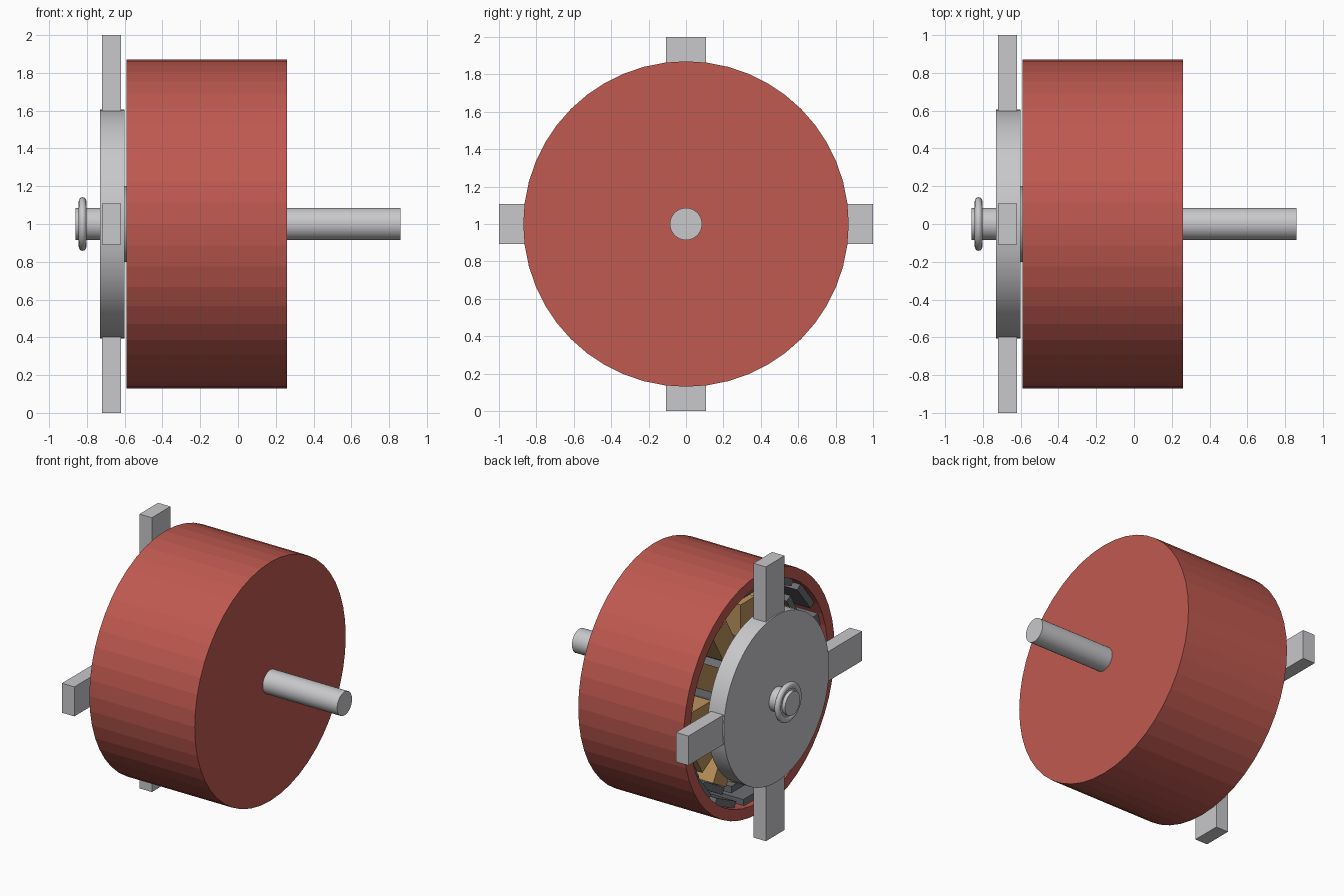
import bpy, bmesh, math
from mathutils import Matrix, Vector

if "Cube" in bpy.data.objects:
    bpy.data.objects.remove(bpy.data.objects["Cube"])

CENTRE = Matrix.Translation((0, 0, 1))


def material(name, rgb):
    m = bpy.data.materials.new(name)
    m.diffuse_color = (*rgb, 1)
    m.use_nodes = True
    m.node_tree.nodes["Principled BSDF"].inputs["Base Color"].default_value = m.diffuse_color
    return m


RED = material("red paint", (0.52, 0.10, 0.08))
STEEL = material("light steel", (0.58, 0.58, 0.60))
IRON = material("dark iron", (0.15, 0.155, 0.17))
COPPER = material("copper", (0.50, 0.29, 0.11))


def finish(name, bm, mat, smooth=None):
    bmesh.ops.recalc_face_normals(bm, faces=bm.faces[:])
    me = bpy.data.meshes.new(name)
    bm.to_mesh(me)
    bm.free()
    me.materials.append(mat)
    ob = bpy.data.objects.new(name, me)
    bpy.context.collection.objects.link(ob)
    if smooth:
        bpy.ops.object.select_all(action='DESELECT')
        ob.select_set(True)
        bpy.context.view_layer.objects.active = ob
        bpy.ops.object.shade_smooth_by_angle(angle=math.radians(smooth))
    return ob


def lathe(name, profile, sides, mat, smooth=None, closed=False):
    """Turn (x, radius) points around the motor axis."""
    bm = bmesh.new()
    vs = [bm.verts.new((x, 0, 1 + r)) for x, r in profile]
    pairs = list(zip(vs, vs[1:])) + ([(vs[-1], vs[0])] if closed else [])
    es = [bm.edges.new(p) for p in pairs]
    bmesh.ops.spin(bm, geom=vs + es, cent=(0, 0, 1), axis=(1, 0, 0),
                   angle=math.tau, steps=sides, use_duplicate=False)
    bmesh.ops.remove_doubles(bm, verts=bm.verts[:], dist=0.0005)
    return finish(name, bm, mat, smooth)


def radial_boxes(name, count, x0, x1, r0, r1, width, mat, start=0):
    """Equal blocks standing outwards around the motor axis."""
    bm = bmesh.new()
    size = Matrix.Diagonal((x1 - x0, width, r1 - r0, 1))
    place = Matrix.Translation(((x0 + x1) / 2, 0, (r0 + r1) / 2))
    for i in range(count):
        turn = Matrix.Rotation(start + math.tau * i / count, 4, 'X')
        bmesh.ops.create_cube(bm, size=1, matrix=CENTRE @ turn @ place @ size)
    return finish(name, bm, mat)


# Rotating bell: a cup open towards -x
lathe("bell", [(0.26, 0), (0.26, 0.87), (-0.59, 0.87), (-0.59, 0.79),
               (0.18, 0.79), (0.18, 0)], 48, RED)

# Magnets lining the bell
radial_boxes("magnets", 14, -0.55, 0.14, 0.735, 0.785, 0.25, IRON)

# Stator core, teeth, tooth tips and windings
lathe("stator_core", [(-0.45, 0), (-0.45, 0.36), (0.06, 0.36), (0.06, 0)], 36, IRON)
radial_boxes("stator_teeth", 12, -0.45, 0.06, 0.33, 0.68, 0.10, IRON)
radial_boxes("tooth_tips", 12, -0.46, 0.07, 0.66, 0.71, 0.27, IRON)
radial_boxes("windings", 12, -0.50, 0.11, 0.42, 0.655, 0.17, COPPER)

# Bearing holder between stator and mounting plate
lathe("bearing_holder", [(-0.62, 0), (-0.62, 0.2), (-0.44, 0.2), (-0.44, 0)],
      32, STEEL, 30)

# Mounting plate and its four arms
lathe("mounting_plate", [(-0.73, 0), (-0.73, 0.607), (-0.60, 0.607), (-0.60, 0)],
      64, STEEL, 30)
radial_boxes("mounting_arms", 4, -0.72, -0.62, 0.55, 1.0, 0.215, STEEL)

# Shaft and its retaining ring
lathe("shaft", [(-0.86, 0), (-0.86, 0.086), (0.86, 0.086), (0.86, 0)], 32, STEEL, 30)
ring = [(-0.823 + 0.021 * math.cos(a), 0.118 + 0.024 * math.sin(a))
        for a in (math.tau * k / 12 for k in range(12))]
lathe("retaining_ring", ring, 48, STEEL, 40, closed=True)
lathe("ring_collar", [(-0.835, 0.08), (-0.835, 0.1), (-0.811, 0.1), (-0.811, 0.08)],
      32, STEEL, 30, closed=True)
